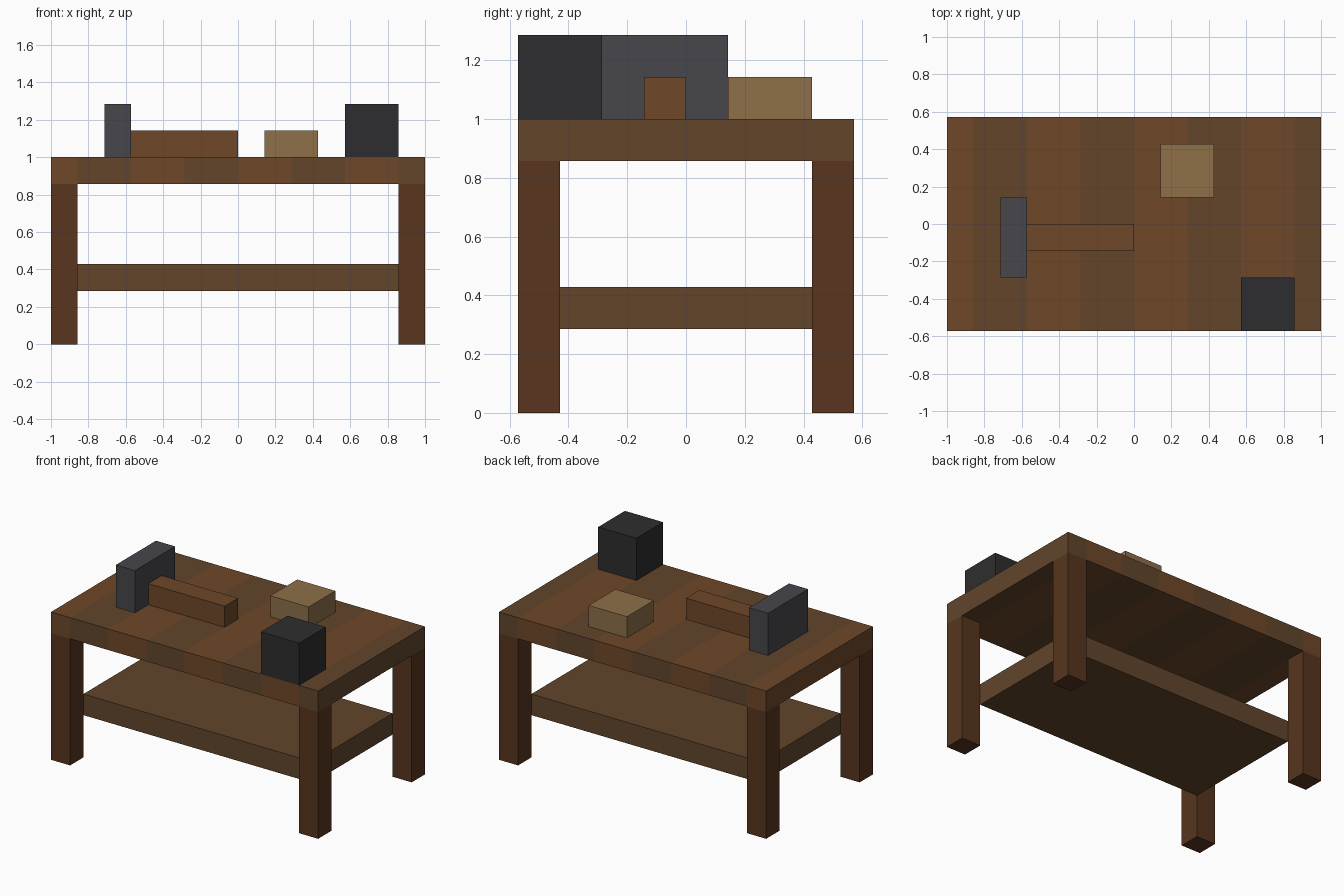
import bpy, bmesh
from mathutils import Vector

if "Cube" in bpy.data.objects:
    bpy.data.objects.remove(bpy.data.objects["Cube"])

U = 1 / 7  # block size: the model sits on a regular grid of sevenths


def material(name, rgb):
    # 8-bit screen colour to linear
    m = bpy.data.materials.new(name)
    m.diffuse_color = [(c / 255) ** 2.2 for c in rgb] + [1]
    m.use_nodes = True
    m.node_tree.nodes["Principled BSDF"].inputs["Base Color"].default_value = m.diffuse_color
    return m


def box(name, lo, hi, mats, cuts=()):
    """Box between two grid corners; optional cuts along x alternate the materials."""
    lo, hi = Vector(lo), Vector(hi)
    bm = bmesh.new()
    bmesh.ops.create_cube(bm, size=1)
    for v in bm.verts:
        v.co = ((lo + hi) / 2 + v.co * (hi - lo)) * U
    for x in cuts:
        bmesh.ops.bisect_plane(bm, geom=bm.verts[:] + bm.edges[:] + bm.faces[:],
                               plane_co=(x * U, 0, 0), plane_no=(1, 0, 0))
    for f in bm.faces:
        x = f.calc_center_median().x / U
        f.material_index = sum(x > c for c in cuts) % len(mats)
    me = bpy.data.meshes.new(name)
    bm.to_mesh(me)
    bm.free()
    for m in mats:
        me.materials.append(m)
    ob = bpy.data.objects.new(name, me)
    bpy.context.collection.objects.link(ob)
    return ob


plank_light = material("plank_light", (110, 73, 45))
plank_dark = material("plank_dark", (98, 71, 47))
leg_wood = material("leg_wood", (89, 56, 36))
steel = material("steel", (72, 72, 77))
iron = material("iron", (49, 49, 51))
pale_wood = material("pale_wood", (140, 111, 75))

# Table: striped top, lower shelf, four corner legs
box("tabletop", (-7, -4, 6), (7, 4, 7), [plank_light, plank_dark], range(-6, 7, 2))
box("shelf", (-6, -3, 2), (6, 3, 3), [plank_dark])
for side, x in (("left", -7), ("right", 6)):
    for end, y in (("front", -4), ("back", 3)):
        box(f"{end}_{side}_leg", (x, y, 0), (x + 1, y + 1, 6), [leg_wood])

# Hammer lying on the top
box("hammer_head", (-5, -2, 7), (-4, 1, 9), [steel])
box("hammer_handle", (-4, -1, 7), (0, 0, 8), [plank_light])

# Loose blocks
box("wood_block", (1, 1, 7), (3, 3, 8), [pale_wood])
box("iron_block", (4, -4, 7), (6, -2, 9), [iron])
